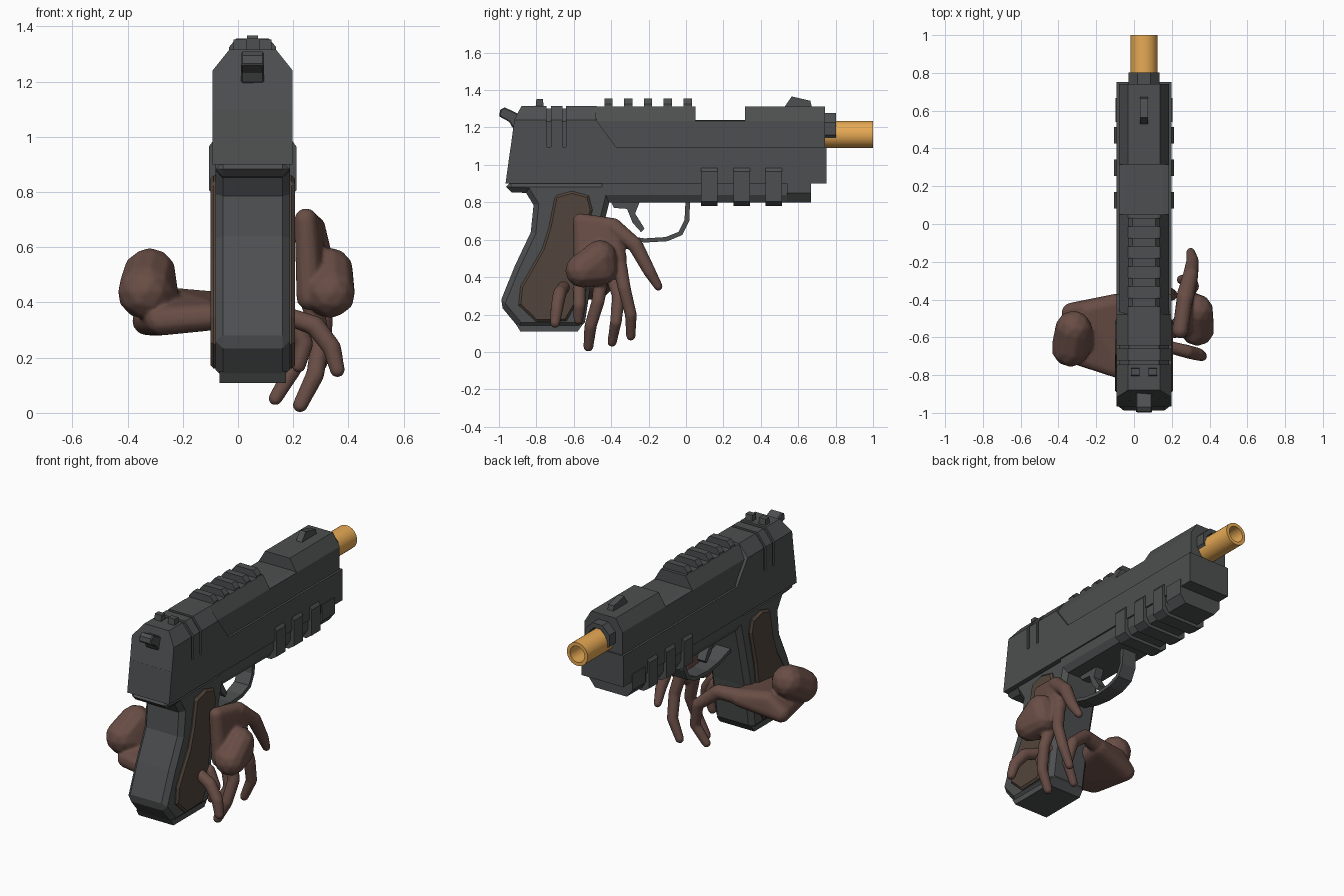
import bpy, bmesh, math
from mathutils import Vector

CX = 0.053  # centre plane of the pistol


def material(name, rgb):
    m = bpy.data.materials.new(name)
    m.diffuse_color = (*rgb, 1)
    return m


DARK = material("dark_metal", (0.075, 0.078, 0.08))
BROWN = material("grip_brown", (0.085, 0.06, 0.045))
ORANGE = material("barrel_orange", (0.80, 0.40, 0.09))
SKIN = material("skin", (0.14, 0.075, 0.06))


def finish(bm, name, mat, bevel=0):
    bmesh.ops.recalc_face_normals(bm, faces=bm.faces)
    me = bpy.data.meshes.new(name)
    bm.to_mesh(me)
    bm.free()
    me.materials.append(mat)
    ob = bpy.data.objects.new(name, me)
    bpy.context.collection.objects.link(ob)
    if bevel:
        b = ob.modifiers.new("bevel", 'BEVEL')
        b.width, b.segments = bevel, 1
        b.limit_method, b.angle_limit = 'ANGLE', math.radians(60)
    return ob


def bridge(bm, rings):
    for a, b in zip(rings, rings[1:]):
        n = len(a)
        for i in range(n):
            bm.faces.new((a[i], a[(i + 1) % n], b[(i + 1) % n], b[i]))


def prism(name, profile, half, mat=DARK, bevel=0, cx=CX):
    """Side outline (y, z) extruded across x."""
    bm = bmesh.new()
    rings = [[bm.verts.new((cx + s * half, y, z)) for y, z in profile] for s in (-1, 1)]
    bridge(bm, rings)
    for r in rings:
        bm.faces.new(r)
    return finish(bm, name, mat, bevel)


def loft(name, sections, mat=DARK):
    """Mirrored half sections (x, z), each placed at a y or at one y per point."""
    bm = bmesh.new()
    rings = []
    for y, half in sections:
        ys = y if isinstance(y, (list, tuple)) else [y] * len(half)
        pts = [(x, yy, z) for (x, z), yy in zip(half, ys)]
        ring = pts + [(-x, yy, z) for x, yy, z in reversed(pts)]
        rings.append([bm.verts.new((CX + x, yy, z)) for x, yy, z in ring])
    bridge(bm, rings)
    bm.faces.new(rings[0])
    bm.faces.new(rings[-1])
    return finish(bm, name, mat)


def lathe(name, profile, zc, sides, mat):
    """Closed (radius, y) profile turned about a y axis."""
    bm = bmesh.new()
    rings = []
    for i in range(sides):
        a = 2 * math.pi * (i + 0.5) / sides
        rings.append([bm.verts.new((CX + r * math.cos(a), y, zc + r * math.sin(a))) for r, y in profile])
    bridge(bm, rings + rings[:1])
    return finish(bm, name, mat)


# Slide: full width lower body, grooved rear block, narrower front with port
low = [(0.145, 0.90), (0.145, 1.095)]
loft("slide_lower", [([-0.965, -0.938], low), (0.752, low)])
full = [(0.145, 1.09), (0.145, 1.24), (0.085, 1.315)]
thin = [(0.133, 1.09), (0.133, 1.233), (0.08, 1.302)]
rear = [([-0.938, -0.918, -0.88], full)]
for y0, y1 in ((-0.745, -0.722), (-0.66, -0.642)):
    rear += [(y0, full), (y0, thin), (y1, thin), (y1, full)]
rear.append(([-0.37, -0.48, -0.48], full))
loft("slide_rear", rear)
front = [(0.132, 1.08), (0.132, 1.235), (0.085, 1.313)]
port = [(0.132, 1.08), (0.132, 1.235), (0.10, 1.24)]
loft("slide_front", [(-0.5, front), (0.05, front), (0.05, port), (0.315, port), (0.315, front), (0.742, front)])

# Top ribs and sights
for i in range(5):
    y = -0.415 + i * 0.106
    loft(f"top_rib_{i + 1}", [(y - 0.022, [(0.085, 1.30), (0.085, 1.325), (0.06, 1.355)]),
                              (y + 0.022, [(0.085, 1.30), (0.085, 1.325), (0.06, 1.355)])])
prism("front_sight", [(0.52, 1.30), (0.565, 1.366), (0.665, 1.343), (0.675, 1.30)], 0.02)
for side, dx in (("left", -0.046), ("right", 0.046)):
    prism("rear_sight_" + side, [(-0.805, 1.30), (-0.80, 1.352), (-0.765, 1.352), (-0.76, 1.30)], 0.023, cx=CX + dx)
prism("hammer", [(-1.0, 1.26), (-0.993, 1.295), (-0.97, 1.308), (-0.90, 1.275), (-0.86, 1.275), (-0.86, 1.195),
                 (-0.925, 1.195), (-0.945, 1.23)], 0.042, bevel=0.006)

# Barrel and collar
lathe("barrel", [(0.072, 0.70), (0.072, 1.0), (0.05, 1.0), (0.05, 0.70)], 1.163, 32, ORANGE)
bpy.context.view_layer.objects.active = bpy.data.objects["barrel"]
bpy.data.objects["barrel"].select_set(True)
bpy.ops.object.shade_smooth_by_angle()
lathe("barrel_collar", [(0.09, 0.70), (0.09, 0.802), (0.06, 0.802), (0.06, 0.70)], 1.193, 8, DARK)

# Frame with stepped nose and rail blocks
f = [(0.11, 0.80), (0.135, 0.84), (0.135, 0.91)]
n = [(0.11, 0.80), (0.15, 0.85), (0.15, 0.95)]
loft("frame", [(-0.45, f), (0.54, f), (0.54, n), (0.668, n)])
rail = [(0.12, 0.78), (0.158, 0.805), (0.158, 0.965), (0.14, 0.99)]
for i, y in enumerate((0.125, 0.297, 0.47)):
    loft(f"rail_block_{i + 1}", [(y - 0.044, rail), (y + 0.044, rail)])

# Grip, base and side panels
prism("grip", [(-0.965, 0.91), (-0.96, 0.855), (-0.855, 0.85), (-0.815, 0.785), (-0.83, 0.64), (-0.915, 0.46),
               (-0.998, 0.255), (-0.895, 0.13), (-0.545, 0.13), (-0.50, 0.42), (-0.43, 0.72), (-0.40, 0.84),
               (-0.40, 0.91)], 0.135, bevel=0.028)
prism("magazine_base", [(-0.91, 0.15), (-0.885, 0.108), (-0.58, 0.108), (-0.55, 0.15)], 0.12)
prism("grip_panels", [(-0.70, 0.835), (-0.61, 0.86), (-0.52, 0.835), (-0.50, 0.76), (-0.55, 0.55), (-0.59, 0.25),
                      (-0.64, 0.165), (-0.80, 0.16), (-0.895, 0.25), (-0.885, 0.35), (-0.77, 0.55),
                      (-0.735, 0.66)], 0.153, BROWN, 0.012)

# Trigger and guard
prism("trigger_guard", [(0.022, 0.82), (0.018, 0.70), (-0.02, 0.625), (-0.10, 0.592), (-0.22, 0.585), (-0.33, 0.60),
                        (-0.46, 0.64), (-0.46, 0.665), (-0.33, 0.622), (-0.22, 0.607), (-0.11, 0.614),
                        (-0.04, 0.642), (-0.008, 0.705), (-0.002, 0.82)], 0.05)
prism("trigger", [(-0.41, 0.82), (-0.24, 0.82), (-0.272, 0.74), (-0.222, 0.66), (-0.24, 0.64), (-0.285, 0.69),
                  (-0.315, 0.765), (-0.385, 0.77)], 0.028)

# Hands: hulls around spheres, fused by a voxel remesh
tmp = bmesh.new()
bmesh.ops.create_icosphere(tmp, subdivisions=2, radius=1)
BALL = [v.co.copy() for v in tmp.verts]
tmp.free()


def add_hull(total, balls):
    bm = bmesh.new()
    for x, y, z, r in balls:
        for c in BALL:
            bm.verts.new(Vector((x, y, z)) + c * r)
    bmesh.ops.convex_hull(bm, input=bm.verts[:])
    bmesh.ops.delete(bm, geom=[v for v in bm.verts if not v.link_faces], context='VERTS')
    bmesh.ops.recalc_face_normals(bm, faces=bm.faces)
    me = bpy.data.meshes.new("hull_part")
    bm.to_mesh(me)
    bm.free()
    total.from_mesh(me)
    bpy.data.meshes.remove(me)


def hand(name, masses, fingers):
    bm = bmesh.new()
    for m in masses:
        add_hull(bm, m)
    for path in fingers:
        for pair in zip(path, path[1:]):
            add_hull(bm, pair)
    ob = finish(bm, name, SKIN)
    r = ob.modifiers.new("fuse", 'REMESH')
    r.mode, r.voxel_size, r.use_smooth_shade = 'VOXEL', 0.008, True
    s = ob.modifiers.new("soften", 'SMOOTH')
    s.factor, s.iterations = 0.5, 5


hand("right_hand",
     [[(0.33, -0.46, 0.51, 0.09), (0.335, -0.555, 0.435, 0.092), (0.32, -0.45, 0.44, 0.085)],
      [(0.245, -0.565, 0.70, 0.042), (0.27, -0.39, 0.675, 0.042), (0.26, -0.55, 0.42, 0.05),
       (0.275, -0.36, 0.50, 0.045)]],
     [[(0.27, -0.39, 0.67, 0.048), (0.30, -0.27, 0.57, 0.042), (0.31, -0.195, 0.43, 0.034), (0.30, -0.148, 0.35, 0.024)],
      [(0.275, -0.36, 0.50, 0.04), (0.31, -0.33, 0.34, 0.036), (0.30, -0.295, 0.20, 0.033), (0.25, -0.295, 0.085, 0.026)],
      [(0.26, -0.45, 0.42, 0.04), (0.30, -0.47, 0.27, 0.036), (0.28, -0.51, 0.14, 0.034), (0.225, -0.522, 0.028, 0.028)]])

hand("left_hand",
     [[(-0.32, -0.555, 0.50, 0.098), (-0.335, -0.655, 0.44, 0.103), (-0.29, -0.62, 0.41, 0.08)],
      [(-0.33, -0.47, 0.335, 0.055), (-0.25, -0.46, 0.40, 0.055), (-0.08, -0.42, 0.385, 0.055),
       (-0.08, -0.77, 0.35, 0.05), (-0.28, -0.70, 0.335, 0.055)]],
     [[(-0.08, -0.42, 0.39, 0.05), (0.05, -0.39, 0.40, 0.042), (0.17, -0.36, 0.30, 0.036), (0.20, -0.375, 0.16, 0.032),
       (0.135, -0.395, 0.052, 0.026)],
      [(-0.08, -0.70, 0.36, 0.045), (0.18, -0.65, 0.35, 0.034), (0.28, -0.675, 0.315, 0.037), (0.34, -0.69, 0.235, 0.035),
       (0.36, -0.70, 0.155, 0.028)],
      [(0.05, -0.55, 0.34, 0.04), (0.20, -0.57, 0.34, 0.035), (0.24, -0.57, 0.25, 0.034), (0.22, -0.575, 0.17, 0.026)]])
